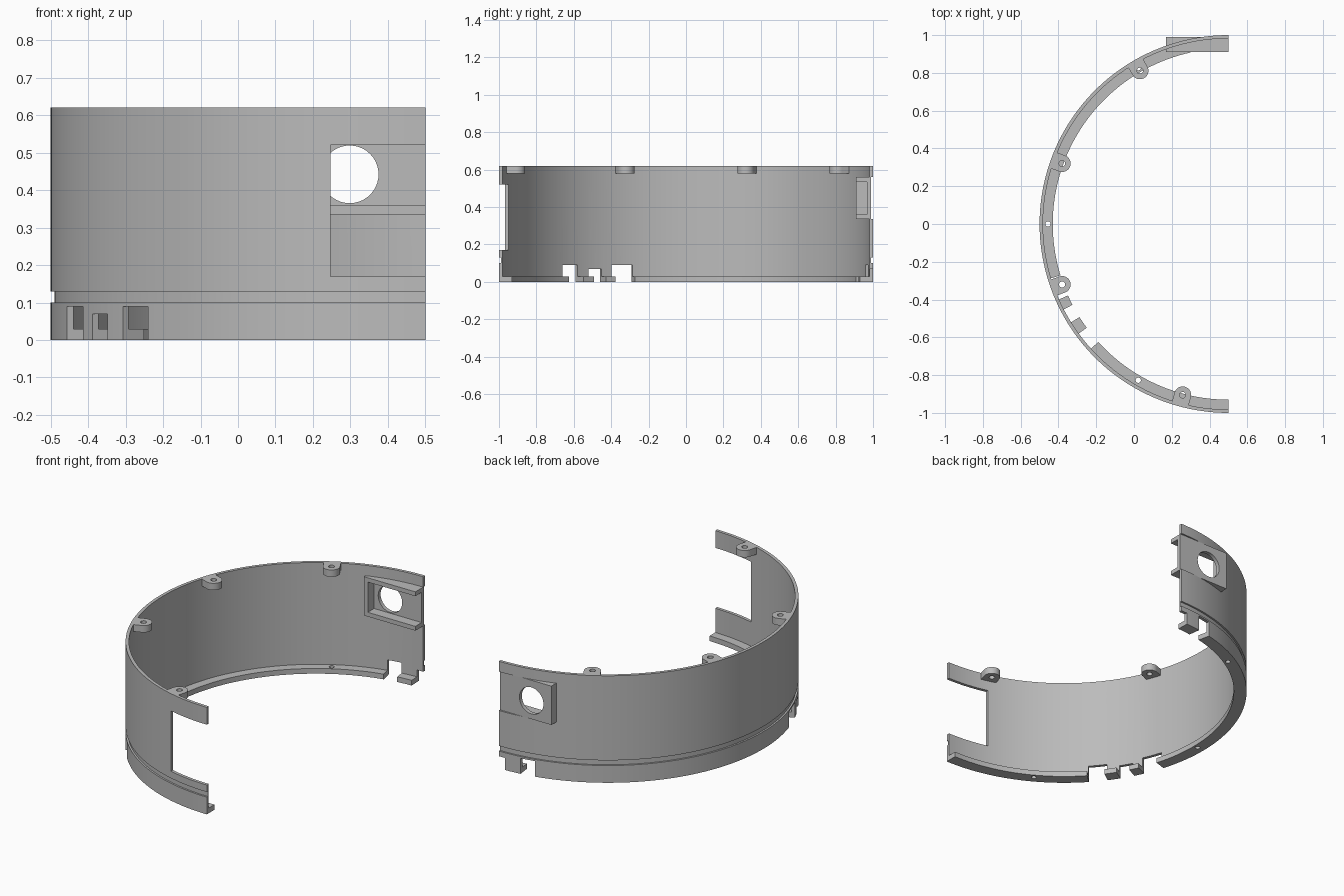
import bpy, bmesh
from math import sin, cos, radians
from mathutils import Matrix, Vector

if "Cube" in bpy.data.objects:
    bpy.data.objects.remove(bpy.data.objects["Cube"])

grey = bpy.data.materials.new("plain grey")
grey.use_nodes = True
grey.diffuse_color = (0.5, 0.5, 0.5, 1)
grey.node_tree.nodes["Principled BSDF"].inputs["Base Color"].default_value = (0.5, 0.5, 0.5, 1)

AXIS_X = 0.5  # the half ring is centred on this vertical axis


def polar(r, deg, z=0.0):
    """Point on the ring; 0 is the middle (-x), positive angles go to the back."""
    a = radians(deg)
    return Vector((AXIS_X - r * cos(a), r * sin(a), z))


def finish(bm, name):
    bmesh.ops.recalc_face_normals(bm, faces=bm.faces)
    mesh = bpy.data.meshes.new(name)
    bm.to_mesh(mesh)
    bm.free()
    mesh.materials.append(grey)
    ob = bpy.data.objects.new(name, mesh)
    bpy.context.collection.objects.link(ob)
    return ob


def sector(name, profile, start, end, steps):
    """Sweep an (r, z) profile around the axis and cap both ends."""
    bm = bmesh.new()
    rings = []
    for i in range(steps + 1):
        deg = start + (end - start) * i / steps
        rings.append([bm.verts.new(polar(r, deg, z)) for r, z in profile])
    n = len(profile)
    for a, b in zip(rings, rings[1:]):
        for k in range(n):
            m = (k + 1) % n
            bm.faces.new((a[k], a[m], b[m], b[k]))
    bm.faces.new(rings[0])
    bm.faces.new(rings[-1])
    return finish(bm, name)


def box(name, lo, hi):
    bm = bmesh.new()
    bmesh.ops.create_cube(bm, size=1)
    lo, hi = Vector(lo), Vector(hi)
    for v in bm.verts:
        v.co = (lo + hi) / 2 + v.co * (hi - lo)
    return finish(bm, name)


def cylinder(name, centre, r, depth, along_y=False):
    bm = bmesh.new()
    turn = Matrix.Rotation(radians(90), 4, 'X') if along_y else Matrix()
    bmesh.ops.create_cone(bm, cap_ends=True, segments=40, radius1=r, radius2=r,
                          depth=depth, matrix=Matrix.Translation(centre) @ turn)
    return finish(bm, name)


def activate(ob):
    bpy.ops.object.select_all(action='DESELECT')
    ob.select_set(True)
    bpy.context.view_layer.objects.active = ob


def cut(ob, cutters):
    for c in cutters:
        c.hide_render = True
        mod = ob.modifiers.new("cut", 'BOOLEAN')
        mod.operation = 'DIFFERENCE'
        mod.solver = 'EXACT'
        mod.object = c
        activate(ob)
        bpy.ops.object.modifier_apply(modifier=mod.name)
        bpy.data.objects.remove(c)


def smooth(ob):
    activate(ob)
    bpy.ops.object.shade_smooth_by_angle(angle=radians(25))


# Curved wall with outer groove and inward bottom flange
INNER, FLANGE, TOP = 0.982, 0.93, 0.62
wall = sector("curved_wall", [
    (1, 0), (1, 0.10), (0.99, 0.10), (0.99, 0.13), (1, 0.13), (1, TOP),
    (INNER, TOP), (INNER, 0.03), (FLANGE, 0.03), (FLANGE, 0)], -90, 90, 90)

# Notches in the lower edge, leaving small feet: start, end, height
notches = [(-24, -17, 0.09), (-32, -27.4, 0.07), (-42.2, -36.2, 0.09),
           (77.5, 82.3, 0.09), (87.7, 92, 0.07)]
cutters = [sector("notch_cutter", [(0.88, -0.1), (1.05, -0.1), (1.05, h), (0.88, h)], a, b, 4)
           for a, b, h in notches]

# Screw holes in the flange
cutters += [cylinder("flange_hole_cutter", polar(0.955, a), 0.014, 0.2) for a in (-60, 0, 60)]

# Front window and the opening for the rear housing
cutters.append(box("window_cutter", (0.247, -1.1, 0.17), (0.6, -0.8, 0.52)))
cutters.append(box("housing_cutter", (0.17, 0.8, 0.335), (0.6, 1.1, 0.56)))
cut(wall, cutters)
smooth(wall)

# Rear housing: flat tray open inward and at its end, with a round port
housing = box("rear_housing", (0.17, 0.91, 0.335), (0.5, 0.99, 0.56))
cut(housing, [
    box("pocket_cutter", (0.195, 0.8, 0.36), (0.6, 0.968, 0.535)),
    cylinder("port_cutter", (0.298, 0.97, 0.442), 0.077, 0.3, along_y=True)])
smooth(housing)


# Screw lugs under the top rim: rounded tab with a hole
def lug(name, deg):
    r, z0, mid = 0.045, TOP - 0.04, 0.937
    outline = [(0.985 - mid, -r)]
    outline += [(-r * sin(radians(t)), -r * cos(radians(t))) for t in range(0, 181, 10)]
    outline += [(0.985 - mid, r)]
    bm = bmesh.new()
    out = polar(1, deg) - polar(0, deg)
    side = Vector((-out.y, out.x, 0))
    face = bm.faces.new([bm.verts.new(polar(mid, deg, z0) + out * u + side * v)
                         for u, v in outline])
    ext = bmesh.ops.extrude_face_region(bm, geom=[face], use_keep_orig=True)
    top = [g for g in ext["geom"] if isinstance(g, bmesh.types.BMVert)]
    bmesh.ops.translate(bm, verts=top, vec=(0, 0, 0.04))
    ob = finish(bm, name)
    cut(ob, [cylinder("lug_hole_cutter", polar(mid, deg, TOP), 0.016, 0.2)])
    smooth(ob)


for i, deg in enumerate((-75, -20, 20, 60)):
    lug(f"screw_lug_{i + 1}", deg)
